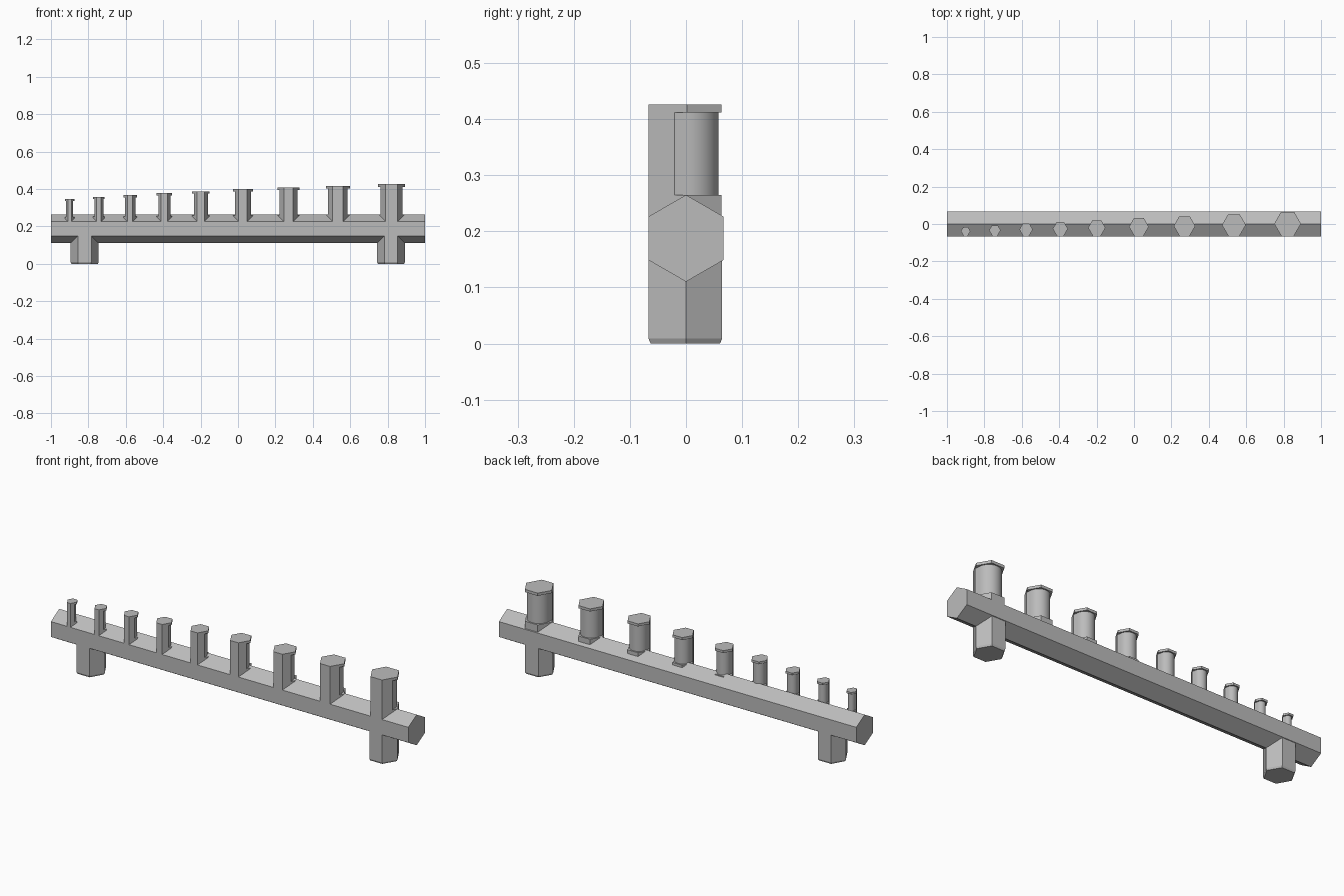
import bpy, bmesh, math
from mathutils import Vector

cube = bpy.data.objects.get("Cube")
if cube:
    bpy.data.objects.remove(cube, do_unlink=True)

FRONT = -0.067   # flat front plane shared by every part
MID = 0.188      # height of the bar's axis
SLOPE = math.sqrt(3)

grey = bpy.data.materials.new("plain_grey")
grey.use_nodes = True
grey.diffuse_color = (0.5, 0.5, 0.5, 1)
bsdf = grey.node_tree.nodes["Principled BSDF"]
bsdf.inputs["Base Color"].default_value = grey.diffuse_color
bsdf.inputs["Roughness"].default_value = 0.6


def loft(name, rings, smooth=False):
    """Closed solid through matching rings of points."""
    bm = bmesh.new()
    loops = [[bm.verts.new(p) for p in ring] for ring in rings]
    for a, b in zip(loops, loops[1:]):
        for i in range(len(a)):
            j = (i + 1) % len(a)
            bm.faces.new((a[i], a[j], b[j], b[i]))
    bm.faces.new(loops[0][::-1])
    bm.faces.new(loops[-1])
    bmesh.ops.recalc_face_normals(bm, faces=bm.faces[:])
    mesh = bpy.data.meshes.new(name)
    bm.to_mesh(mesh)
    bm.free()
    mesh.materials.append(grey)
    obj = bpy.data.objects.new(name, mesh)
    bpy.context.collection.objects.link(obj)
    if smooth:
        bpy.ops.object.select_all(action='DESELECT')
        obj.select_set(True)
        bpy.context.view_layer.objects.active = obj
        bpy.ops.object.shade_smooth_by_angle(angle=math.radians(25))
    return obj


def hexagon(r, cy):
    """Six-sided outline whose lower sides run on to the front plane."""
    a, w = r * SLOPE / 2, r - (cy - FRONT) / SLOPE
    return [(w, FRONT), (r, cy), (r / 2, cy + a),
            (-r / 2, cy + a), (-r, cy), (-w, FRONT)]


def spool(r, cy):
    """Round back with a faceted front flush with the hexagon."""
    rad = r * SLOPE / 2 - 0.0055
    w, clip = r - (cy - FRONT) / SLOPE, rad + 0.0025
    y = cy - (r - clip) * SLOPE
    arc = [(rad * math.cos(t), cy + rad * math.sin(t))
           for t in (math.pi * i / 24 for i in range(25))]
    return [(w, FRONT), (clip, y)] + arc + [(-clip, y), (-w, FRONT)]


def ring(outline, x, z):
    return [Vector((x + px, py, z)) for px, py in outline]


def prism(name, outline, x, z0, z1, smooth=False):
    return loft(name, [ring(outline, x, z0), ring(outline, x, z1)], smooth)


# Long hexagonal bar, points up and down
R = -FRONT * 2 / SLOPE
section = [(R * math.sin(i * math.pi / 3), MID - 0.0005 + R * math.cos(i * math.pi / 3))
           for i in range(6)]
loft("bar", [[(x, y, z) for y, z in section] for x in (-1, 1)])

# Two legs with chamfered feet
foot = [(x * 0.94, y * 0.94) for x, y in hexagon(0.0745, 0)]
for side, x in (("right", -0.82), ("left", 0.818)):
    leg = hexagon(0.0745, 0)
    loft(side + "_leg", [ring(foot, x, 0), ring(leg, x, 0.009), ring(leg, x, MID)])

# Row of pegs growing in size: x, hexagon radius, top height
pegs = [(-0.9, 0.0255, 0.347), (-0.744, 0.031, 0.357), (-0.577, 0.036, 0.367),
        (-0.394, 0.0405, 0.378), (-0.199, 0.0465, 0.388), (0.026, 0.053, 0.399),
        (0.27, 0.058, 0.407), (0.534, 0.064, 0.417), (0.821, 0.0715, 0.426)]
for n, (x, r, top) in enumerate(pegs, 1):
    cy = FRONT + 0.0065 + r * SLOPE / 2
    t = (n - 1) / 8
    cap = top - 0.01 - 0.004 * t
    collar = 0.25 + 0.015 * t
    prism(f"peg_collar_{n}", hexagon(r, cy), x, MID, collar)
    prism(f"peg_shaft_{n}", spool(r, cy), x, collar, cap, smooth=True)
    prism(f"peg_cap_{n}", hexagon(r, cy), x, cap, top)
